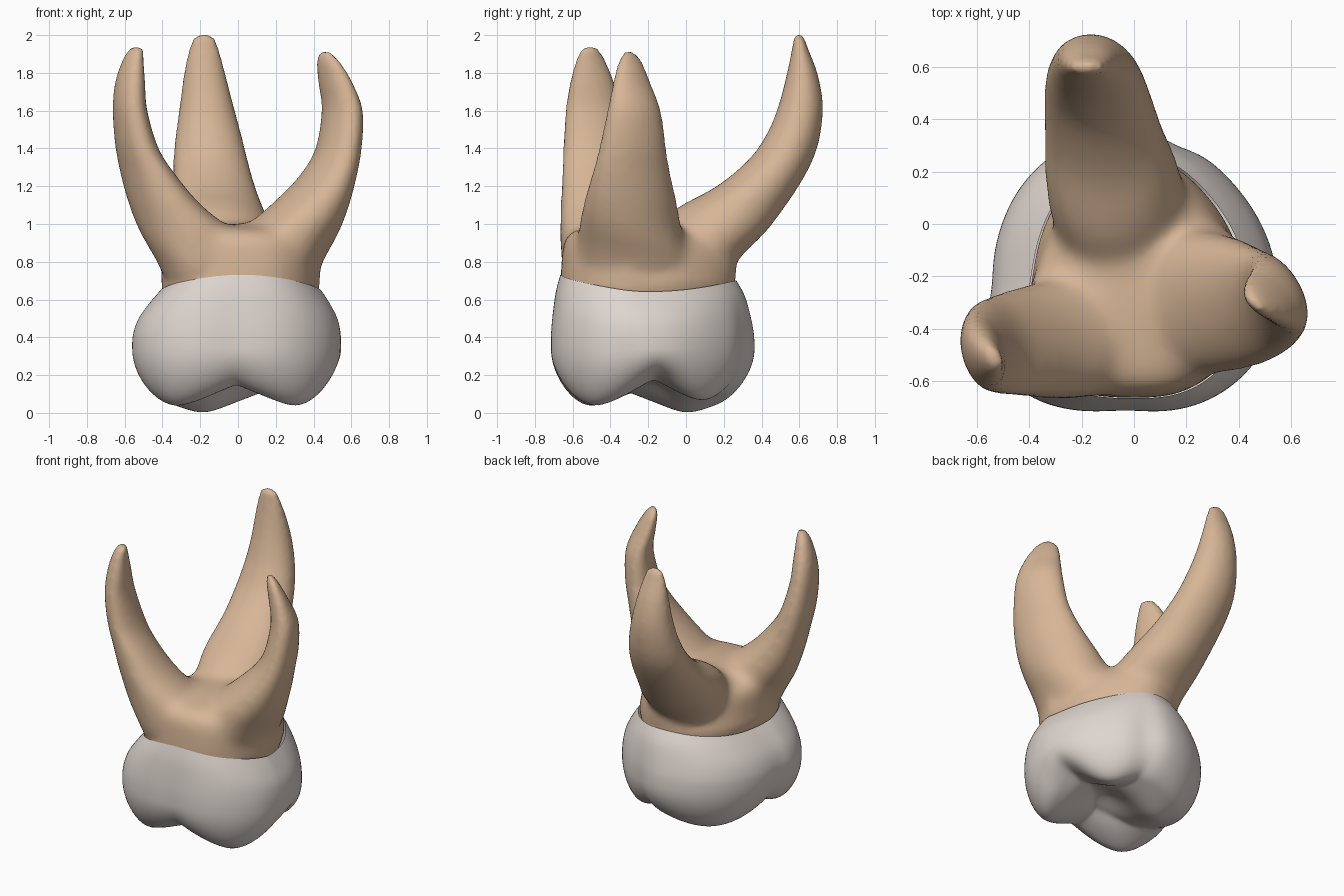
import bpy, bmesh, math
from math import sin, cos, pi, exp, sqrt, hypot

if "Cube" in bpy.data.objects:
    bpy.data.objects.remove(bpy.data.objects["Cube"])


def material(name, rgb):
    m = bpy.data.materials.new(name)
    m.diffuse_color = (*rgb, 1)
    m.use_nodes = True
    m.node_tree.nodes["Principled BSDF"].inputs["Base Color"].default_value = m.diffuse_color
    return m


enamel = material("enamel_white", (0.73, 0.665, 0.62))
dentine = material("root_tan", (0.68, 0.47, 0.31))


def spline(rows, steps):
    """Catmull-Rom through tuples."""
    out = []
    for i in range(len(rows) - 1):
        a, b, c, d = rows[max(i - 1, 0)], rows[i], rows[i + 1], rows[min(i + 2, len(rows) - 1)]
        for k in range(steps):
            t = k / steps
            out.append(tuple(0.5 * (2 * q + (r - p) * t + (2 * p - 5 * q + 4 * r - s) * t * t
                                    + (3 * q - p - 3 * r + s) * t ** 3)
                             for p, q, r, s in zip(a, b, c, d)))
    return out + [rows[-1]]


def loft(bm, rings, first_cap=True):
    """Skin closed rings of points and cap the ends."""
    vs = [[bm.verts.new(p) for p in ring] for ring in rings]
    n = len(vs[0])
    for a, b in zip(vs, vs[1:]):
        for i in range(n):
            bm.faces.new((a[i], a[(i + 1) % n], b[(i + 1) % n], b[i]))
    if first_cap:
        bm.faces.new(vs[0][::-1])
    bm.faces.new(vs[-1])


def finish(bm, name, mat):
    bmesh.ops.recalc_face_normals(bm, faces=bm.faces)
    for f in bm.faces:
        f.smooth = True
    me = bpy.data.meshes.new(name)
    bm.to_mesh(me)
    bm.free()
    me.materials.append(mat)
    ob = bpy.data.objects.new(name, me)
    bpy.context.collection.objects.link(ob)
    return ob


def soften(ob, iterations, group=""):
    m = ob.modifiers.new("soften", 'SMOOTH')
    m.factor = 0.5
    m.iterations = iterations
    m.vertex_group = group


def ellipse(row, skew=0.0, n=48):
    """Leaning ellipse that fits the bounds (z, x0, x1, y0, y1)."""
    z, x0, x1, y0, y1 = row
    rx, ry = (x1 - x0) / 2, (y1 - y0) / 2
    k = skew * min(1, max(0, (z - 0.9) / 0.4))
    s = sqrt(max(ry * ry - (k * rx) ** 2, (0.4 * ry) ** 2))
    return [((x0 + x1) / 2 + rx * cos(t), (y0 + y1) / 2 + s * sin(t) + k * rx * cos(t), z)
            for t in (2 * pi * i / n for i in range(n))]


def rounded(row, t, scale=1.0):
    """Point on the tooth's outline: boxy at the front, narrow and round at the back."""
    z, x0, x1, y0, y1 = row
    n = 2.5 - 0.45 * sin(t) - 0.3 * cos(t)
    r = scale * (abs(cos(t)) ** n + abs(sin(t)) ** n) ** (-1 / n)
    u, v = r * cos(t), r * sin(t)
    taper = 0.17 + min(0.3, max(0, (z - 0.7) * 1.2))
    u *= 1 - taper * max(0, v + 0.3)
    v += 0.16 * max(0, u) ** 2 * max(0, -v)
    return (x0 + x1) / 2 + u * (x1 - x0) / 2, (y0 + y1) / 2 + v * (y1 - y0) / 2


# ---- roots: slices are (z, x min, x max, y min, y max)
trunk = [(0.50, -.36, .38, -.60, .20), (0.64, -.405, .435, -.657, .252),
         (0.72, -.41, .445, -.662, .262), (0.82, -.42, .455, -.657, .27),
         (0.90, -.43, .45, -.65, .25), (0.95, -.37, .39, -.62, .17),
         (0.98, -.25, .26, -.54, .06), (1.00, -.08, .10, -.32, -.12)]
left_root = [(0.65, -.36, .00, -.62, -.20), (0.80, -.43, .02, -.66, -.20),
             (0.95, -.52, -.02, -.668, -.21), (1.10, -.58, -.19, -.668, -.24),
             (1.25, -.62, -.32, -.662, -.27), (1.40, -.648, -.42, -.65, -.295),
             (1.60, -.663, -.48, -.637, -.34), (1.75, -.65, -.492, -.613, -.38),
             (1.87, -.61, -.50, -.58, -.43), (1.925, -.575, -.503, -.55, -.465),
             (1.94, -.55, -.52, -.52, -.49)]
right_root = [(0.65, .00, .39, -.53, .00), (0.80, -.02, .45, -.58, .03),
              (0.95, .01, .535, -.575, -.02), (1.10, .17, .592, -.55, -.04),
              (1.25, .32, .63, -.505, -.075), (1.40, .41, .655, -.46, -.105),
              (1.60, .443, .66, -.415, -.135), (1.75, .425, .605, -.385, -.19),
              (1.85, .415, .545, -.36, -.23), (1.90, .425, .50, -.335, -.265),
              (1.915, .445, .475, -.315, -.29)]
back_root = [(0.65, -.25, .18, -.20, .20), (0.80, -.29, .20, -.22, .27),
             (0.95, -.33, .19, -.19, .42), (1.08, -.345, .14, -.06, .52),
             (1.20, -.345, .095, .16, .60), (1.35, -.343, .05, .34, .677),
             (1.50, -.325, .01, .44, .715), (1.65, -.305, -.03, .497, .723),
             (1.80, -.285, -.068, .535, .695), (1.92, -.26, -.10, .56, .65),
             (1.985, -.235, -.125, .572, .625), (2.003, -.20, -.16, .588, .61)]
N = 128
bm = bmesh.new()
loft(bm, [[(*rounded(r, 2 * pi * i / 64), r[0]) for i in range(64)] for r in spline(trunk, 5)])
for rows, skew in ((left_root, -0.5), (right_root, -0.6), (back_root, 0)):
    loft(bm, [ellipse(r, skew) for r in spline(rows, 5)])
source = finish(bm, "root_source", dentine)

# fuse the trunk and three roots into one form
m = source.modifiers.new("fuse", 'REMESH')
m.mode = 'VOXEL'
m.voxel_size = 0.018
m.use_smooth_shade = True
soften(source, 4)
dg = bpy.context.evaluated_depsgraph_get()
roots = bpy.data.objects.new("roots", bpy.data.meshes.new_from_object(source.evaluated_get(dg)))
bpy.context.collection.objects.link(roots)
bpy.data.objects.remove(source)

# melt the forks strongly, keep the neck and the tips
g = roots.vertex_groups.new(name="forks")
for v in roots.data.vertices:
    z = v.co.z
    w = min(1, max(0, (z - .74) / .15)) * min(1, max(0, (1.45 - z) / .35))
    g.add([v.index], w, 'REPLACE')
soften(roots, 60, "forks")

# ---- crown: sides, then a chewing surface with four cusps
crown_rows = [(0.70, -.412, .45, -.664, .264), (0.62, -.475, .50, -.69, .31),
              (0.52, -.54, .55, -.708, .34), (0.42, -.572, .57, -.72, .36),
              (0.34, -.577, .573, -.722, .364)]
cusps = [(-.34, -.52, .035), (.32, -.50, .035), (-.18, .0, .0), (.27, .09, .065)]
grooves = [(-1.62, .02), (-.3, .03), (1.2, .05), (3.3, .03)]


def chew(x, y):
    h = min(c + 0.43 * (sqrt((x - a) ** 2 + (y - b) ** 2 + .0064) - .08) for a, b, c in cusps)
    return (h + 0.09 * exp(-(hypot(x - .03, y + .22) / .17) ** 2)
            + 0.05 * exp(-(hypot(x - .42, y + .14) / .14) ** 2))


def dent(t):
    d = 1.0
    for a, k in grooves:
        e = (t - a + pi) % (2 * pi) - pi
        d -= k * exp(-(e / 0.2) ** 2)
    return d


def rim(t):
    return 0.645 + (0.09 if sin(t) < 0 else 0.06) * sin(t) ** 2


angles = [2 * pi * i / N for i in range(N)]
rings = []
for r in spline(crown_rows, 4):
    f = min(1, max(0, (r[0] - .34) / .36))
    rings.append([(*rounded(r, t, dent(t) * (1 - f) + f), r[0] + (rim(t) - .70) * f)
                  for t in angles])
# rounded shoulder into the cusps
for j in range(1, 15):
    a = pi / 2 * j / 14
    s = 0.70 + 0.30 * cos(a)
    ring = []
    for t in angles:
        x, y = rounded(crown_rows[-1], t, s * dent(t))
        ring.append((x, y, .34 - (.34 - chew(x, y)) * sin(a)))
    rings.append(ring)
# chewing surface
for j in range(1, 25):
    s = 0.70 * (1 - j / 24.5)
    ring = []
    for t in angles:
        x, y = rounded(crown_rows[-1], t, s * dent(t))
        ring.append((x, y, chew(x, y)))
    rings.append(ring)
bm = bmesh.new()
loft(bm, rings, first_cap=False)   # open where the root trunk plugs it
crown = finish(bm, "crown", enamel)
soften(crown, 3)
